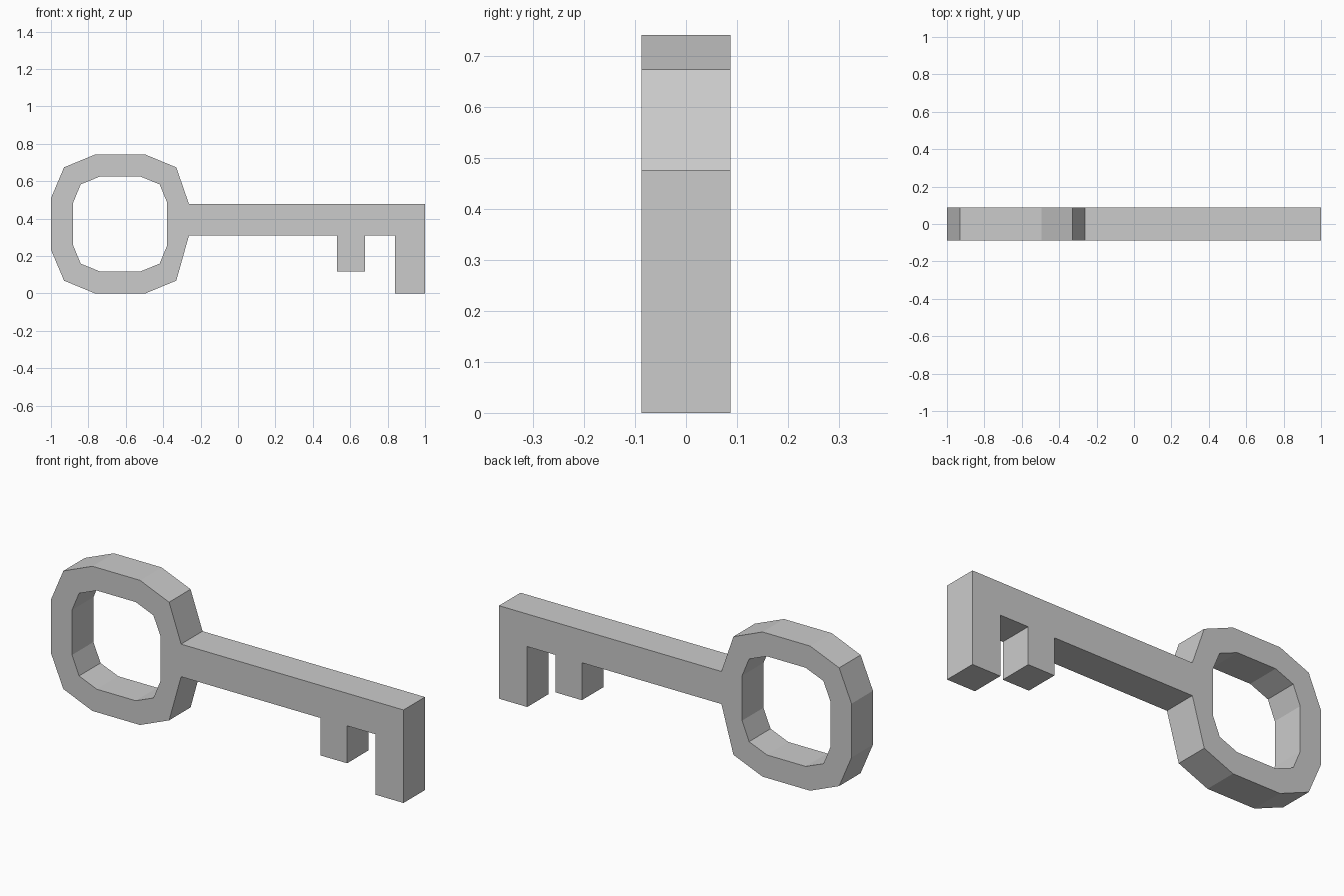
import bpy, bmesh

if "Cube" in bpy.data.objects:
    bpy.data.objects.remove(bpy.data.objects["Cube"])

HALF = 0.087            # half thickness
CX, CZ = -0.63, 0.371   # centre of the bow


def mirrored_loop(corner):
    """Mirror three upper-right points into a 12-point loop, clockwise from the right."""
    c = [(x, z) for x, z in corner]
    right_up = c
    left_up = [(-x, z) for x, z in reversed(c)]
    left_down = [(-x, -z) for x, z in c]
    right_down = [(x, -z) for x, z in reversed(c)]
    return [(CX + x, CZ + z) for x, z in right_up + left_up + left_down + right_down]


# Bow outlines
outer = mirrored_loop([(0.37, 0.138), (0.30, 0.303), (0.135, 0.371)])
inner = mirrored_loop([(0.251, 0.115), (0.211, 0.212), (0.11, 0.253)])
outer[0], outer[-1] = (-0.262, 0.477), (-0.262, 0.31)   # where the shank joins

# Shank with two teeth, from the top join round to the bottom join
shank = [(1, 0.477), (1, 0), (0.84, 0), (0.84, 0.31), (0.68, 0.31),
         (0.68, 0.118), (0.53, 0.118), (0.53, 0.31)]

bm = bmesh.new()


def verts(points):
    return [bm.verts.new((x, -HALF, z)) for x, z in points]


o, i, s = verts(outer), verts(inner), verts(shank)

# Flat bow ring and shank face
n = len(o)
for k in range(n):
    j = (k + 1) % n
    bm.faces.new((o[k], o[j], i[j], i[k]))
bm.faces.new([o[0]] + s + [o[-1]])

# Thickness
result = bmesh.ops.extrude_face_region(bm, geom=bm.faces[:])
moved = [g for g in result["geom"] if isinstance(g, bmesh.types.BMVert)]
bmesh.ops.translate(bm, verts=moved, vec=(0, 2 * HALF, 0))
bmesh.ops.recalc_face_normals(bm, faces=bm.faces[:])

mesh = bpy.data.meshes.new("key")
bm.to_mesh(mesh)
bm.free()
key = bpy.data.objects.new("key", mesh)
bpy.context.collection.objects.link(key)
